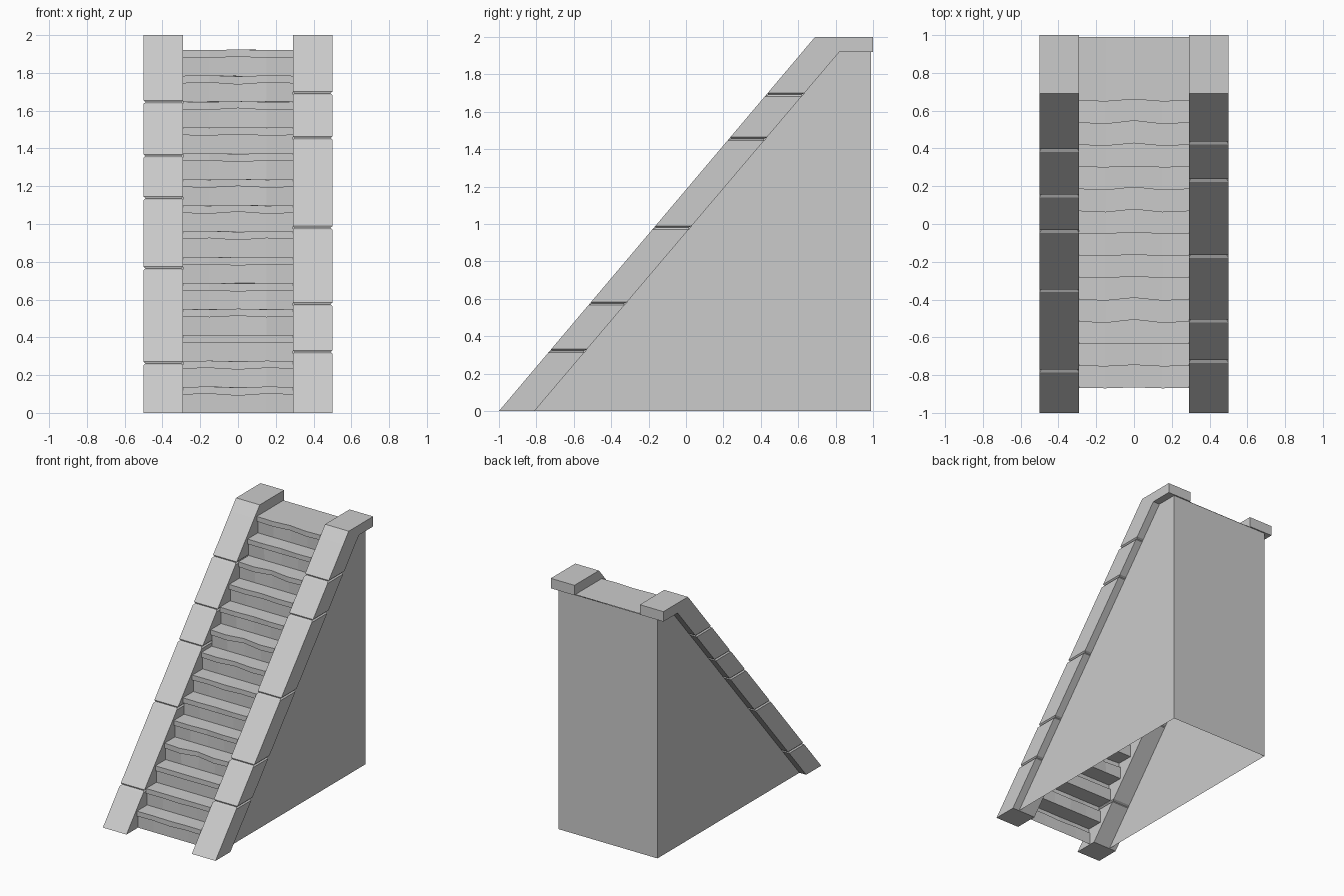
import bpy, bmesh, random

if "Cube" in bpy.data.objects:
    bpy.data.objects.remove(bpy.data.objects["Cube"])
random.seed(4)


def finish(name, bm, closed=True):
    bmesh.ops.remove_doubles(bm, verts=bm.verts, dist=1e-5)
    bmesh.ops.dissolve_degenerate(bm, edges=bm.edges, dist=1e-5)
    if closed:
        bmesh.ops.recalc_face_normals(bm, faces=bm.faces)
    me = bpy.data.meshes.new(name)
    bm.to_mesh(me)
    bm.free()
    ob = bpy.data.objects.new(name, me)
    bpy.context.collection.objects.link(ob)
    return ob


# Sloping side rails: stacked rings, pinched at each stone joint
def rail(name, x0, x1, joints):
    rings = [(0, -1, -0.81, 0)]

    def at(z, d):
        return (z, -1 + z * 0.845, -0.81 + z * 0.849, d)
    for z in joints:
        rings += [at(z - 0.009, 0), at(z, 0.01), at(z + 0.009, 0)]
    rings += [at(1.92, 0), (1.92, 0.622, 1, 0), (2, 0.69, 1, 0)]
    bm = bmesh.new()
    loops = []
    for z, yf, yb, d in rings:
        loops.append([bm.verts.new(p) for p in (
            (x0 + d, yf + d, z), (x1 - d, yf + d, z),
            (x1 - d, yb - d, z), (x0 + d, yb - d, z))])
    for a, b in zip(loops, loops[1:]):
        for i in range(4):
            j = (i + 1) % 4
            bm.faces.new((a[i], a[j], b[j], b[i]))
    bm.faces.new(loops[0][::-1])
    bm.faces.new(loops[-1])
    finish(name, bm)


rail("right_rail", 0.29, 0.5, (0.322, 0.575, 0.98, 1.455, 1.692))
rail("left_rail", -0.5, -0.29, (0.262, 0.765, 1.136, 1.36, 1.645))

# Worn steps: one folded sheet of risers, nosings and treads
N, RISE, RUN = 14, 1.922 / 14, 0.117
xs = (-0.29, -0.15, 0, 0.15, 0.29)
bm = bmesh.new()
rows = []


def row(y, z, wave_y=0, wave_z=0):
    shape = (0, -0.6, 1, -0.6, 0)
    rows.append([bm.verts.new((x, y + s * wave_y, z + s * wave_z))
                 for x, s in zip(xs, shape)])


for i in range(N):
    y, z = -0.868 + i * RUN, i * RISE
    w = random.uniform(0, 0.012)
    u = random.uniform(-0.008, 0.008)
    row(y + 0.014, z)
    row(y + 0.014, z + RISE - 0.04, w, u)
    row(y, z + RISE - 0.04, w, u)
    row(y, z + RISE, w, u * 0.5)
row(0.99, N * RISE)
for a, b in zip(rows, rows[1:]):
    for k in range(len(xs) - 1):
        bm.faces.new((a[k], a[k + 1], b[k + 1], b[k]))
finish("steps", bm, closed=False)

# Support walls: two sides and the back, open underneath
bm = bmesh.new()
profile = ((-0.81, 0), (0.99, 0), (0.99, 1.92), (0.82, 1.92))
right = [bm.verts.new((0.44, y, z)) for y, z in profile]
left = [bm.verts.new((-0.44, y, z)) for y, z in profile]
bm.faces.new(right)
bm.faces.new(left[::-1])
bm.faces.new((right[1], left[1], left[2], right[2]))
finish("support_walls", bm, closed=False)
